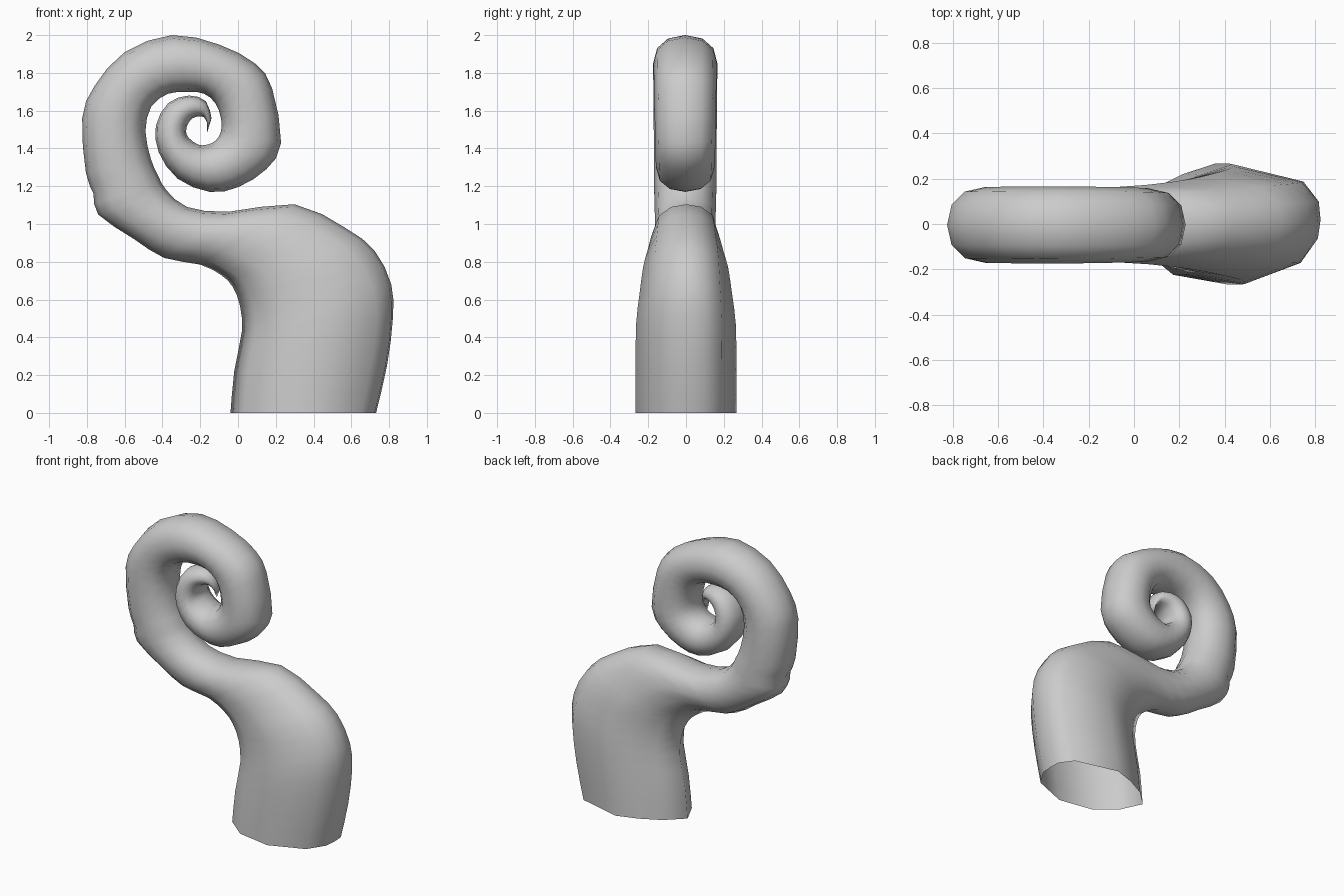
import bpy, bmesh, math
from mathutils import Vector

if "Cube" in bpy.data.objects:
    bpy.data.objects.remove(bpy.data.objects["Cube"])

# Cross-sections along the curl: outer edge x, z, inner edge x, z, half depth in y
SECTIONS = [
    (-.04, 0, .735, 0, .267), (-.02, .22, .793, .25, .267), (.02, .43, .824, .50, .264),
    (.01, .57, .815, .68, .245), (-.03, .67, .725, .86, .225), (-.09, .73, .57, .98, .20),
    (-.20, .785, .30, 1.105, .175), (-.39, .82, -.05, 1.065, .16), (-.55, .92, -.27, 1.09, .16),
    (-.74, 1.05, -.38, 1.18, .163), (-.765, 1.16, -.42, 1.25, .165), (-.805, 1.27, -.46, 1.34, .165),
    (-.825, 1.56, -.49, 1.49, .167),
    (-.76, 1.73, -.46, 1.62, .168), (-.60, 1.91, -.37, 1.69, .17), (-.35, 2.0, -.26, 1.70, .17),
    (-.10, 1.95, -.18, 1.69, .168), (.09, 1.85, -.12, 1.64, .165), (.18, 1.72, -.09, 1.56, .163),
    (.228, 1.43, -.09, 1.49, .16), (.15, 1.29, -.12, 1.44, .158), (0, 1.195, -.165, 1.42, .155),
    (-.15, 1.17, -.21, 1.42, .152), (-.32, 1.24, -.26, 1.455, .148), (-.42, 1.38, -.275, 1.49, .14),
    (-.435, 1.52, -.265, 1.53, .13), (-.37, 1.64, -.24, 1.56, .115), (-.26, 1.68, -.205, 1.57, .095),
    (-.17, 1.65, -.18, 1.565, .07), (-.14, 1.56, -.165, 1.54, .04),
]
# Uneven outline of the foot, in units of half width and half depth
FOOT = [(.99, .08), (.98, .37), (.81, .71), (.03, 1), (-.35, .82), (-.70, .56),
        (-1, .15), (-.82, -.40), (-.45, -.84), (.17, -1), (.78, -.65), (.97, -.22)]
SIDES = len(FOOT)
STEPS = 2


def catmull(p0, p1, p2, p3, t):
    return [0.5 * (2 * b + (c - a) * t + (2 * a - 5 * b + 4 * c - d) * t * t
                   + (3 * b - a - 3 * c + d) * t ** 3) for a, b, c, d in zip(p0, p1, p2, p3)]


def smooth_sections(rows, steps):
    out = []
    for i in range(len(rows) - 1):
        quad = [rows[max(0, min(len(rows) - 1, i + k))] for k in (-1, 0, 1, 2)]
        out += [catmull(*quad, s / steps) for s in range(steps)]
    return out + [list(rows[-1])]


def soft(v):
    # slightly squarer than an ellipse
    return math.copysign(abs(v) ** 0.9, v)


ROUND = [(soft(math.cos(t)), soft(math.sin(t))) for t in (2 * math.pi * k / SIDES for k in range(SIDES))]

# Tapering tube rolled into a spiral, open at the foot; the outline evens out towards the curl
bm = bmesh.new()
rings = []
for i, (ax, az, bx, bz, h) in enumerate(smooth_sections(SECTIONS, STEPS)):
    a, b = Vector((ax, 0, az)), Vector((bx, 0, bz))
    mid, half = (a + b) / 2, (b - a) / 2
    w = max(0, min(1, (i - 4) / 12))
    ring = []
    for (u0, v0), (u1, v1) in zip(FOOT, ROUND):
        u, v = u0 + (u1 - u0) * w, v0 + (v1 - v0) * w
        ring.append(bm.verts.new(mid + half * u + Vector((0, h * v - .004 * w, 0))))
    rings.append(ring)
for low, high in zip(rings, rings[1:]):
    for k in range(SIDES):
        n = (k + 1) % SIDES
        bm.faces.new((low[k], low[n], high[n], high[k]))

# Pointed tip
tip = bm.verts.new((-.165, 0, 1.48))
for k in range(SIDES):
    bm.faces.new((rings[-1][k], rings[-1][(k + 1) % SIDES], tip))
bmesh.ops.recalc_face_normals(bm, faces=bm.faces)

mesh = bpy.data.meshes.new("curled_tentacle")
bm.to_mesh(mesh)
bm.free()
obj = bpy.data.objects.new("curled_tentacle", mesh)
bpy.context.collection.objects.link(obj)
for poly in mesh.polygons:
    poly.use_smooth = True
